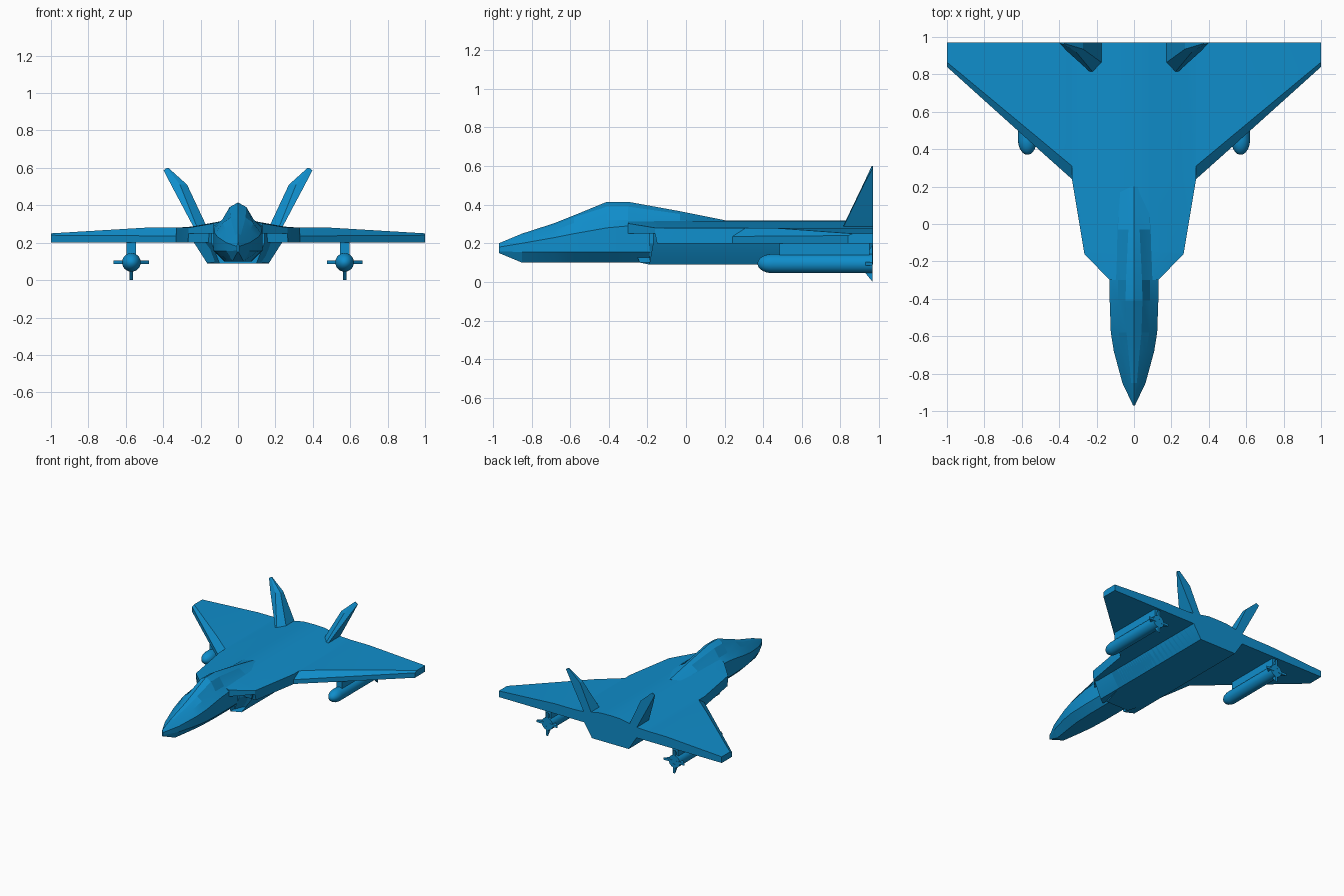
import bpy, bmesh, math
from mathutils import Vector

if "Cube" in bpy.data.objects:
    bpy.data.objects.remove(bpy.data.objects["Cube"])

blue = bpy.data.materials.new("jet blue")
blue.diffuse_color = (0.005, 0.27, 0.60, 1)
blue.use_nodes = True
blue.node_tree.nodes["Principled BSDF"].inputs["Base Color"].default_value = blue.diffuse_color


def finish(name, bm, mirror=False, angle=25):
    """Turn a bmesh into a named, shaded part, optionally mirrored across x."""
    bmesh.ops.recalc_face_normals(bm, faces=bm.faces)
    mesh = bpy.data.meshes.new(name)
    bm.to_mesh(mesh)
    bm.free()
    mesh.materials.append(blue)
    ob = bpy.data.objects.new(name, mesh)
    bpy.context.collection.objects.link(ob)
    bpy.ops.object.select_all(action='DESELECT')
    ob.select_set(True)
    bpy.context.view_layer.objects.active = ob
    bpy.ops.object.shade_smooth_by_angle(angle=math.radians(angle))
    if mirror:
        ob.modifiers.new("Mirror", 'MIRROR').use_mirror_merge = False
    return ob


def loft(sections):
    """Skin closed rings of points; returns the bmesh and its first cap."""
    bm = bmesh.new()
    rings = [[bm.verts.new(p) for p in s] for s in sections]
    n = len(rings[0])
    for a, b in zip(rings, rings[1:]):
        for i in range(n):
            j = (i + 1) % n
            bm.faces.new((a[i], a[j], b[j], b[i]))
    cap = bm.faces.new(rings[0])
    bm.faces.new(rings[-1])
    return bm, cap


def symmetric(y, half):
    """Full ring at y from half-profile points (x, z), bottom to top."""
    ring = [(x, y, z) for x, z in half]
    return ring + [(-x, y, z) for x, z in reversed(half) if x > 0]


# Nose, cockpit and spine: y, bottom half-width, bottom z, half-width,
# side top z, shoulder x z, glass top x z, ridge z
nose = [
    (-.97, .003, .15, .005, .18, .004, .188, .002, .195, .20),
    (-.85, .030, .10, .062, .20, .036, .225, .015, .242, .25),
    (-.68, .055, .10, .108, .23, .066, .27, .030, .295, .305),
    (-.58, .068, .10, .124, .25, .082, .305, .040, .335, .345),
    (-.41, .075, .10, .130, .28, .085, .322, .045, .39, .415),
    (-.30, .075, .10, .130, .29, .085, .322, .043, .39, .415),
    (-.03, .075, .10, .125, .285, .085, .318, .030, .352, .366),
    (.20, .070, .10, .120, .28, .080, .31, .020, .316, .32),
]
rings = []
for y, bx, bz, w, sz, tx, tz, gx, gz, rz in nose:
    mid = max(.155, bz + .008)
    rings.append(symmetric(y, [(bx, bz), (w, mid), (w, sz), (tx, tz), (gx, gz), (0, rz)]))
finish("forward_fuselage", loft(rings)[0], angle=12)

# Upper deck with strakes: y, half-width, underside z, edge top z, crease x z
deck = [
    (-.30, .13, .25, .303, .12, .306),
    (-.16, .265, .25, .28, .235, .286),
    (-.15, .267, .20, .28, .235, .286),
    (.24, .332, .20, .28, .25, .286),
    (.97, .332, .20, .28, .25, .284),
]
rings = [symmetric(y, [(w, b), (w, t), (cx, cz), (.09, .315), (0, .317)])
         for y, w, b, t, cx, cz in deck]
finish("upper_deck", loft(rings)[0])

# Lower body with a slanted, hollowed intake mouth
mouth = [(.10, -.30, .25), (.25, -.17, .25), (.235, -.17, .20),
         (.165, -.19, .09), (.10, -.24, .10)]
tail = [(x, .97, z) for x, y, z in mouth]
bm, cap = loft([mouth, tail])
bmesh.ops.inset_region(bm, faces=[cap], thickness=.014)
for v in cap.verts:
    v.co.y += .10
finish("intake_body", bm, mirror=True)
keel = [(.165, .09), (.235, .20), (.235, .26)]
finish("belly", loft([symmetric(y, [(x * k, z) for x, z in keel])
                      for y, k in ((-.19, .6), (.02, 1), (.97, 1))])[0])

# Delta wings: x, leading edge y, upper bevel y, leading edge z, top z
wing = [(.20, .24, .31, .235, .28), (.332, .24, .31, .235, .28),
        (.50, .39, .45, .237, .28), (1.0, .84, .865, .24, .25)]
rings = [[(x, le, .20), (x, le, lz), (x, up, tz), (x, .97, tz), (x, .97, .20)]
         for x, le, up, lz, tz in wing]
finish("wing", loft(rings)[0], mirror=True, angle=5)

# Canted tail fins: z, inner x, front edge x, outer x, front y, inner front y
fin = [(.26, .155, .21, .225, .80, .85), (.51, .272, .31, .358, .92, .935),
       (.60, .372, .38, .398, .962, .965)]
rings = [[(a, .97, z), (a, yi, z), (f, yf, z), (o, yf + .004, z), (o, .97, z)]
         for z, a, f, o, yf, yi in fin]
for p in (3, 4):                                  # slightly lower outer tip
    x, y, z = rings[2][p]
    rings[2][p] = (x, y, z - .013)
finish("tail_fin", loft(rings)[0], mirror=True, angle=5)

# Missiles: round-nosed bodies
MX, MZ, R = .57, .095, .05
profile = [(.37 + .08 * (1 - math.cos(t)), R * math.sin(t))
           for t in (math.radians(d) for d in (6, 20, 35, 50, 65, 80, 90))]
profile.append((.965, R))
rings = [[(MX + r * math.cos(a), y, MZ + r * math.sin(a))
          for a in (math.tau * i / 24 for i in range(24))] for y, r in profile]
finish("missile_body", loft(rings)[0], mirror=True, angle=40)

# Missile tail fins, four around the body
bm = bmesh.new()
for k in range(4):
    a = k * math.pi / 2
    out = Vector((math.cos(a), 0, math.sin(a)))
    side = Vector((-math.sin(a), 0, math.cos(a))) * .009
    centre = Vector((MX, 0, MZ))
    plate = [(.02, .90), (.05, .93), (.095, .967), (.02, .967)]
    faces = []
    for s in (-1, 1):
        faces.append([bm.verts.new(centre + out * r + side * s + Vector((0, y, 0)))
                      for r, y in plate])
    for f in faces:
        bm.faces.new(f)
    for i in range(4):
        j = (i + 1) % 4
        bm.faces.new((faces[0][i], faces[0][j], faces[1][j], faces[1][i]))
finish("missile_fins", bm, mirror=True)

# Pylons joining missiles to the wings
rings = [[(MX - .025, y, .13), (MX + .025, y, .13),
          (MX + .025, y, .21), (MX - .025, y, .21)] for y in (.485, .95)]
finish("pylon", loft(rings)[0], mirror=True)
